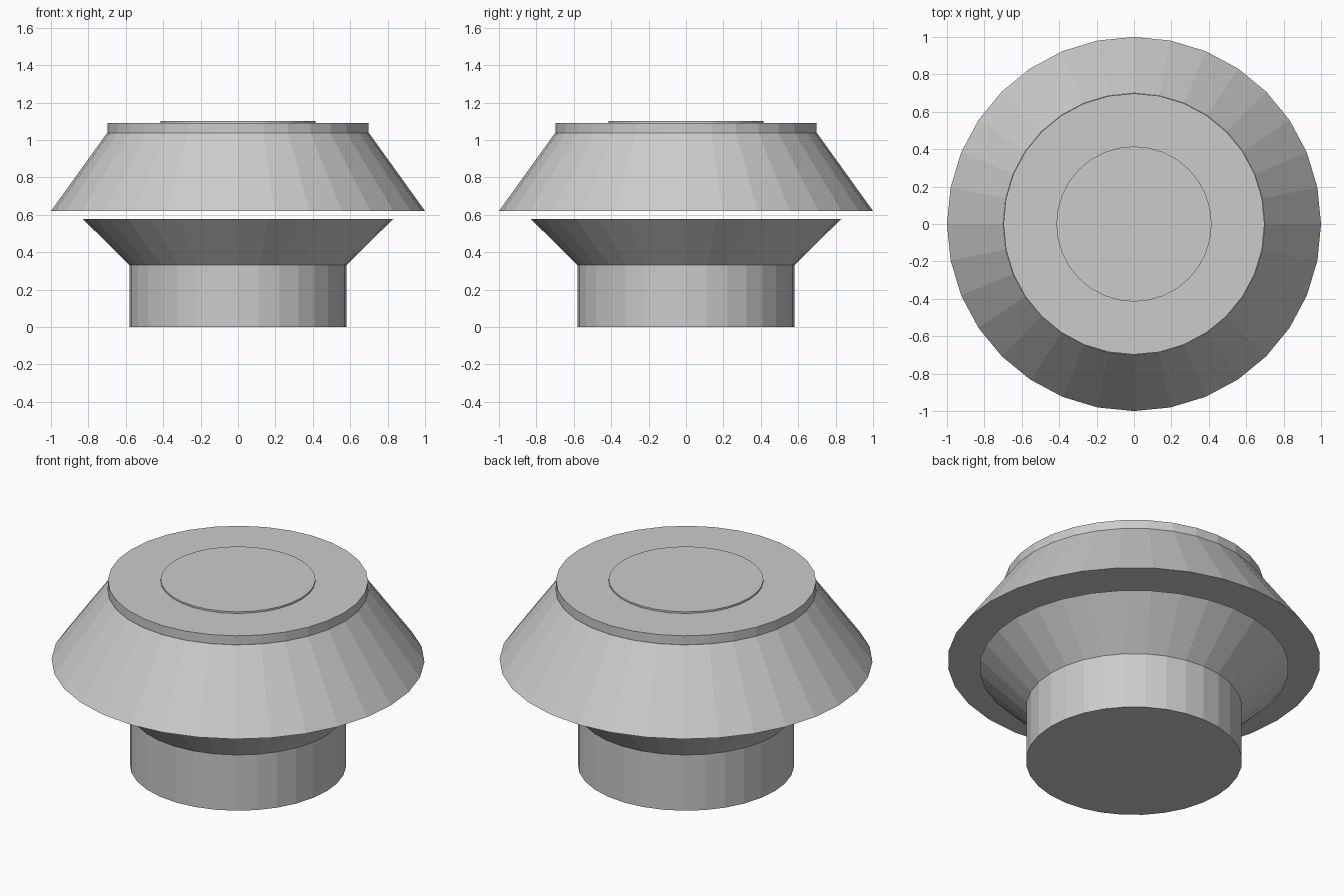
import bpy

if "Cube" in bpy.data.objects:
    bpy.data.objects.remove(bpy.data.objects["Cube"])

SIDES = 32


def frustum(name, r_bottom, r_top, z0, z1):
    """Closed flat-shaded cone section between two heights."""
    bpy.ops.mesh.primitive_cone_add(vertices=SIDES, radius1=r_bottom, radius2=r_top,
                                    depth=z1 - z0, location=(0, 0, (z0 + z1) / 2))
    obj = bpy.context.object
    obj.name = name
    return obj


# Lower body: round neck with a flared collar
frustum("base_neck", 0.58, 0.58, 0.0, 0.33)
frustum("flared_collar", 0.58, 0.83, 0.33, 0.578)

# Upper body: floating sloped hood above a narrow open gap
frustum("sloped_hood", 1.0, 0.70, 0.62, 1.037)
frustum("top_rim", 0.698, 0.698, 1.037, 1.09)

# Thin raised disc on the top
frustum("top_disc", 0.415, 0.415, 1.09, 1.10)
